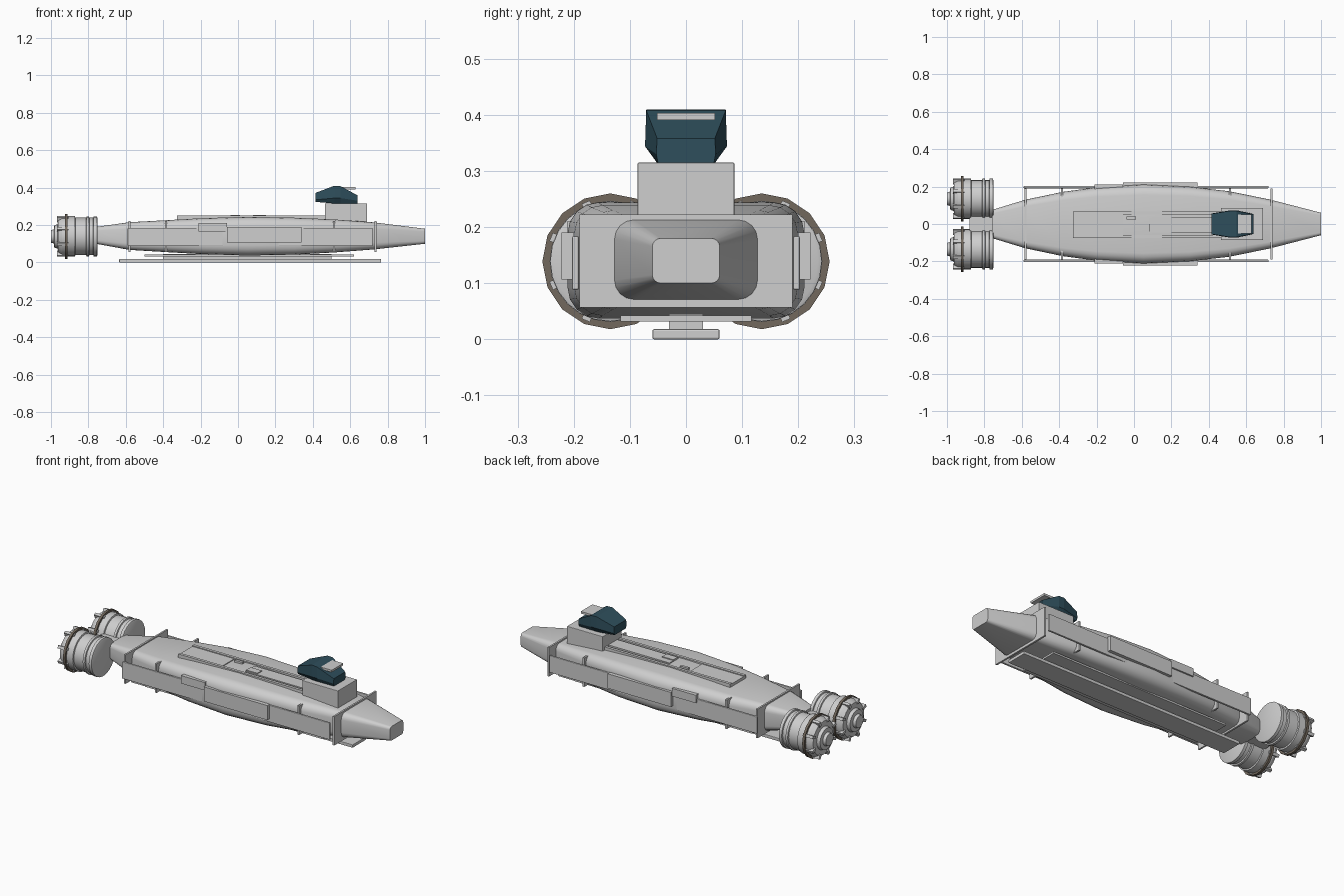
import bpy, bmesh, math

cube = bpy.data.objects.get("Cube")
if cube:
    bpy.data.objects.remove(cube, do_unlink=True)


def material(name, rgb):
    m = bpy.data.materials.new(name)
    m.use_nodes = True
    m.diffuse_color = (*rgb, 1)
    m.node_tree.nodes["Principled BSDF"].inputs["Base Color"].default_value = (*rgb, 1)
    return m


GREY = material("hull grey", (0.62, 0.62, 0.62))
TEAL = material("canopy teal", (0.028, 0.078, 0.108))
BROWN = material("band brown", (0.17, 0.14, 0.11))


def finish(name, bm, mat, smooth=False, bevel=0):
    bmesh.ops.recalc_face_normals(bm, faces=bm.faces)
    me = bpy.data.meshes.new(name)
    bm.to_mesh(me)
    bm.free()
    me.materials.append(mat)
    ob = bpy.data.objects.new(name, me)
    bpy.context.collection.objects.link(ob)
    if bevel:
        mod = ob.modifiers.new("soft edge", "BEVEL")
        mod.width, mod.segments = bevel, 2
    if smooth:
        bpy.ops.object.select_all(action="DESELECT")
        ob.select_set(True)
        bpy.context.view_layer.objects.active = ob
        bpy.ops.object.shade_smooth_by_angle(angle=math.radians(30))
    return ob


def box(name, x, y, z, mat=GREY, bevel=0):
    bm = bmesh.new()
    bmesh.ops.create_cube(bm, size=1)
    for v in bm.verts:
        for i, (a, b) in enumerate((x, y, z)):
            v.co[i] = b if v.co[i] > 0 else a
    return finish(name, bm, mat, bevel=bevel)


def loft(name, rings, mat, smooth=False):
    """Skin a list of equal-length point rings and cap both ends."""
    bm = bmesh.new()
    rows = [[bm.verts.new(p) for p in ring] for ring in rings]
    n = len(rows[0])
    for a, b in zip(rows, rows[1:]):
        for i in range(n):
            j = (i + 1) % n
            bm.faces.new((a[i], a[j], b[j], b[i]))
    bm.faces.new(rows[0])
    bm.faces.new(rows[-1])
    return finish(name, bm, mat, smooth)


def rounded_section(x, w, lo, hi, r, seg=4):
    mid, h = (lo + hi) / 2, (hi - lo) / 2
    pts = []
    for q, (sy, sz) in enumerate(((1, 1), (-1, 1), (-1, -1), (1, -1))):
        for k in range(seg + 1):
            a = math.pi / 2 * (q + k / seg)
            pts.append((x, sy * (w - r) + r * math.cos(a),
                        mid + sz * (h - r) + r * math.sin(a)))
    return pts


def lathe(name, profile, y, z, mat, sides=24):
    rings = [[(x, y + r * math.cos(2 * math.pi * i / sides),
               z + r * math.sin(2 * math.pi * i / sides)) for i in range(sides)]
             for x, r in profile]
    return loft(name, rings, mat, smooth=True)


# Hull: x, half width, bottom, top, corner radius
sections = [(-0.76, 0.075, 0.1, 0.19, 0.02), (-0.58, 0.13, 0.067, 0.215, 0.035),
            (-0.38, 0.172, 0.055, 0.226, 0.045), (-0.2, 0.196, 0.045, 0.236, 0.05),
            (0.05, 0.211, 0.037, 0.244, 0.055), (0.3, 0.199, 0.042, 0.239, 0.05),
            (0.51, 0.175, 0.053, 0.23, 0.045), (0.73, 0.13, 0.07, 0.214, 0.035),
            (1.0, 0.06, 0.1, 0.18, 0.015)]
loft("hull", [rounded_section(*s) for s in sections], GREY, smooth=True)

# Cross frames
for name, x in (("tail", -0.58), ("rear", -0.385), ("fore", 0.513), ("nose", 0.735)):
    box(name + "_frame", (x - 0.005, x + 0.005), (-0.19, 0.19), (0.057, 0.222))

# Side rails and side panels
for side, s in (("left", 1), ("right", -1)):
    box(side + "_rail", (-0.59, 0.72), sorted((s * 0.191, s * 0.203)), (0.088, 0.184), bevel=0.003)
    box(side + "_panel", (-0.06, 0.34), sorted((s * 0.2, s * 0.222)), (0.107, 0.19))
    box(side + "_rear_panel", (-0.21, -0.06), sorted((s * 0.185, s * 0.212)), (0.165, 0.21))

# Belly plate and keel
box("belly_plate", (-0.5, 0.62), (-0.117, 0.117), (0.032, 0.042))
box("keel_plate", (-0.635, 0.765), (-0.06, 0.06), (0.0, 0.018), bevel=0.003)
box("keel_mount", (-0.4, 0.5), (-0.03, 0.03), (0.016, 0.045))

# Deck: rear plate, rails, and centre strips
box("deck_rear_plate", (-0.325, -0.06), (-0.072, 0.06), (0.215, 0.245))
for side, y in (("left", 0.06), ("right", -0.066)):
    box(side + "_deck_rail", (-0.325, 0.47), (y - 0.008, y + 0.008), (0.215, 0.25))
box("deck_fore_plate", (0.08, 0.47), (-0.045, 0.035), (0.215, 0.249))
box("deck_hatch", (0.08, 0.15), (-0.04, 0.0), (0.24, 0.254))
box("deck_latch", (-0.04, 0.01), (0.025, 0.04), (0.235, 0.253))

# Bridge and canopy
box("bridge_base", (0.465, 0.69), (-0.086, 0.086), (0.2, 0.315), bevel=0.002)


def canopy_section(x, wide, narrow, low, mid, top):
    return [(x, narrow, low), (x, wide, mid), (x, wide * 0.97, top),
            (x, -wide * 0.97, top), (x, -wide, mid), (x, -narrow, low)]


loft("canopy", [canopy_section(0.415, 0.056, 0.05, 0.324, 0.335, 0.372),
                canopy_section(0.515, 0.073, 0.052, 0.315, 0.344, 0.41),
                canopy_section(0.548, 0.073, 0.052, 0.315, 0.344, 0.408),
                canopy_section(0.64, 0.053, 0.05, 0.315, 0.33, 0.358)], TEAL)
box("canopy_visor", (0.54, 0.627), (-0.052, 0.052), (0.391, 0.403))

# Twin engines
Z = 0.139
for side, y in (("left", 0.135), ("right", -0.135)):
    lathe(side + "_engine", [(-0.752, 0.1), (-0.755, 0.107), (-0.772, 0.107), (-0.774, 0.1),
                             (-0.795, 0.1), (-0.797, 0.107), (-0.81, 0.107), (-0.812, 0.1),
                             (-0.87, 0.1), (-0.872, 0.108), (-0.9, 0.108), (-0.94, 0.108),
                             (-0.962, 0.095), (-0.964, 0.065), (-0.982, 0.06),
                             (-0.984, 0.038), (-1.0, 0.034)], y, Z, GREY)
    lathe(side + "_engine_band", [(-0.911, 0.1), (-0.911, 0.121), (-0.925, 0.121),
                                  (-0.925, 0.1)], y, Z, BROWN, sides=16)
    # Clamps around the rear rim
    for i in range(8):
        a = 2 * math.pi * (i + 0.5) / 8
        ob = box(f"{side}_engine_clamp_{i}", (-0.968, -0.905), (-0.008, 0.008), (0.085, 0.114))
        ob.location = (0, y, Z)
        ob.rotation_euler.x = a
box("engine_link", (-0.88, -0.74), (-0.04, 0.04), (0.105, 0.175))
